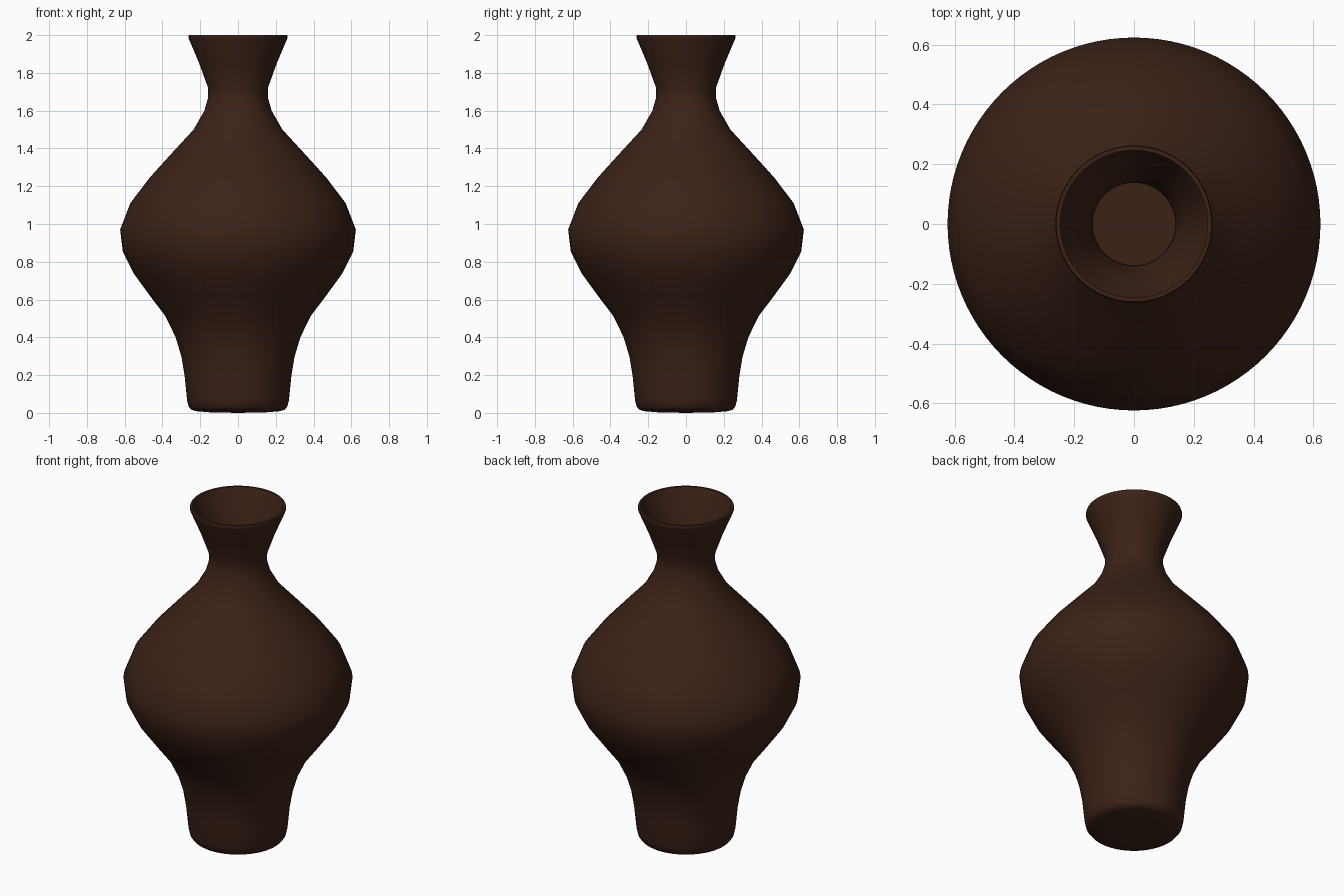
import bpy, bmesh, math
from mathutils import Vector

if "Cube" in bpy.data.objects:
    bpy.data.objects.remove(bpy.data.objects["Cube"])

# Outer silhouette (radius, height), from foot to lip
outer = [(0, 0.0), (0.15, 0.003), (0.22, 0.009), (0.248, 0.017), (0.262, 0.035),
         (0.27, 0.07), (0.283, 0.2), (0.3, 0.3), (0.33, 0.4), (0.383, 0.51),
         (0.466, 0.62), (0.55, 0.735), (0.61, 0.855), (0.624, 0.97),
         (0.57, 1.11), (0.468, 1.245), (0.35, 1.375), (0.235, 1.5), (0.178, 1.6),
         (0.158, 1.67), (0.16, 1.725), (0.205, 1.85), (0.258, 1.975),
         (0.263, 1.99), (0.26, 2.0)]
WALL = 0.02
SEGMENTS = 96


def inset(points, distance):
    """Offset the profile towards the inside of the vase."""
    result = []
    for i, p in enumerate(points):
        a = Vector(points[max(i - 1, 0)])
        b = Vector(points[min(i + 1, len(points) - 1)])
        t = (b - a).normalized()
        result.append((max(p[0] - t.y * distance, 0), p[1] + t.x * distance))
    return result


# Inner wall: skip the tight foot and lip curves, then close at a flat floor
inner = [(0.247, 2.0), (0.24, 1.985)] + inset(outer, WALL)[5:-3][::-1] + [(0.235, 0.024), (0, 0.022)]
profile = outer + inner

# Lathe the whole profile around z
bm = bmesh.new()
verts = [bm.verts.new((r, 0, z)) for r, z in profile]
edges = [bm.edges.new(pair) for pair in zip(verts, verts[1:])]
bmesh.ops.spin(bm, geom=verts + edges, cent=(0, 0, 0), axis=(0, 0, 1),
               angle=math.tau, steps=SEGMENTS, use_merge=True)
bmesh.ops.remove_doubles(bm, verts=bm.verts, dist=0.0005)
bmesh.ops.recalc_face_normals(bm, faces=bm.faces)

mesh = bpy.data.meshes.new("vase")
bm.to_mesh(mesh)
bm.free()
vase = bpy.data.objects.new("vase", mesh)
bpy.context.collection.objects.link(vase)

# Dark brown glaze
glaze = bpy.data.materials.new("dark_brown_glaze")
glaze.diffuse_color = (0.045, 0.016, 0.009, 1)
glaze.use_nodes = True
glaze.node_tree.nodes["Principled BSDF"].inputs["Base Color"].default_value = glaze.diffuse_color
mesh.materials.append(glaze)

bpy.context.view_layer.objects.active = vase
vase.select_set(True)
bpy.ops.object.shade_smooth_by_angle(angle=math.radians(60))
